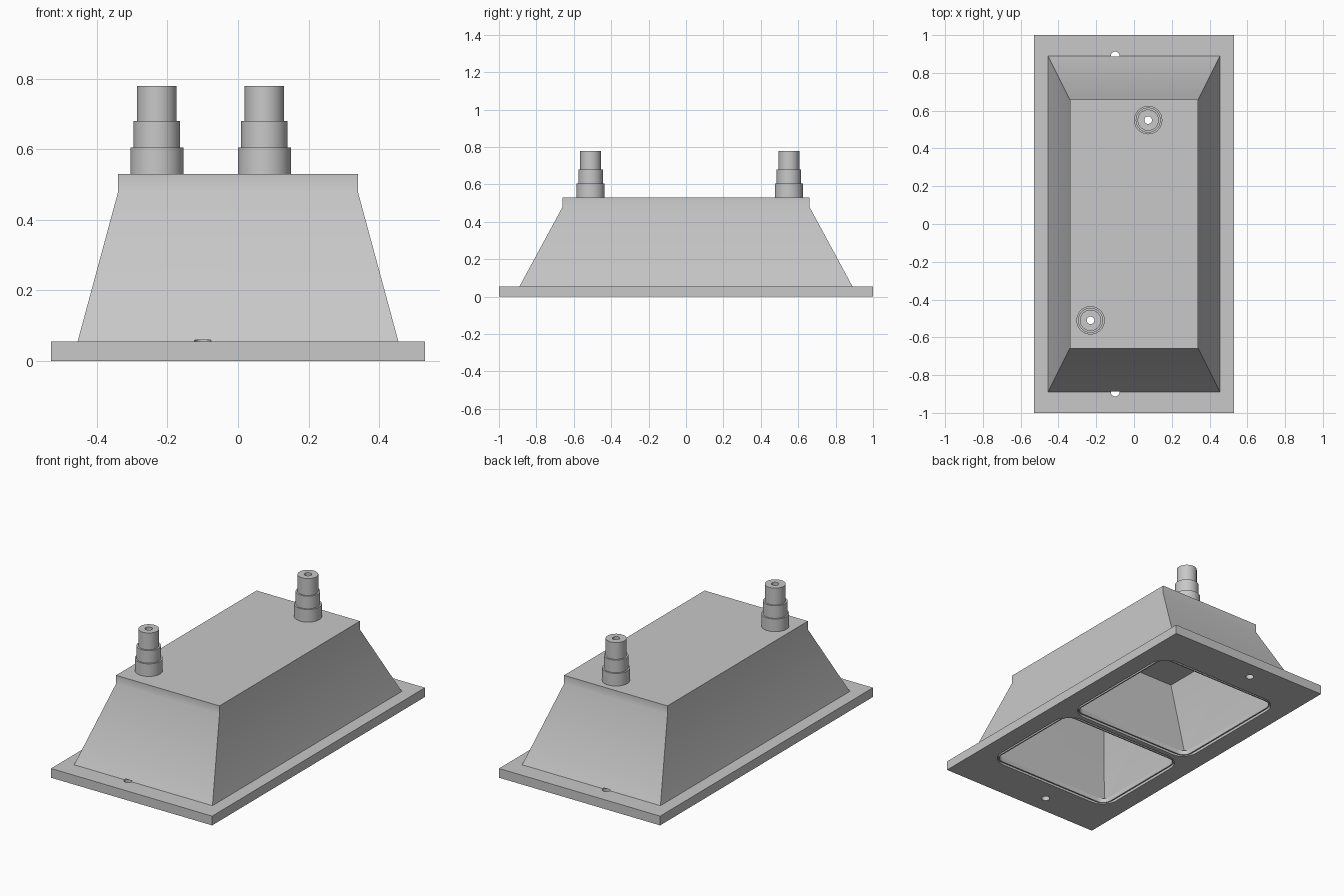
import bpy
import bmesh
import math

old = bpy.data.objects.get("Cube")
if old:
    bpy.data.objects.remove(old, do_unlink=True)

grey = bpy.data.materials.new("plain grey")
grey.use_nodes = True
COLOUR = (0.58, 0.58, 0.58, 1)
grey.diffuse_color = COLOUR
grey.node_tree.nodes["Principled BSDF"].inputs["Base Color"].default_value = COLOUR


def outline(x0, x1, y0, y1, z, r=0.0, seg=0):
    """Rectangle at height z, with corners rounded by r in seg steps."""
    corners = [(x1 - r, y1 - r), (x0 + r, y1 - r), (x0 + r, y0 + r), (x1 - r, y0 + r)]
    pts = []
    for q, (cx, cy) in enumerate(corners):
        for i in range(seg + 1):
            a = math.pi / 2 * (q + (i / seg if seg else 0))
            pts.append((cx + r * math.cos(a), cy + r * math.sin(a), z))
    return pts


def circle(x, y, r, z, n=48):
    return [(x + r * math.cos(2 * math.pi * i / n),
             y + r * math.sin(2 * math.pi * i / n), z) for i in range(n)]


def loft(name, rings, tube=False):
    """Skin stacked rings; cap the ends, or join last to first for a tube."""
    bm = bmesh.new()
    loops = [[bm.verts.new(p) for p in ring] for ring in rings]
    n = len(loops[0])
    pairs = list(zip(loops, loops[1:]))
    if tube:
        pairs.append((loops[-1], loops[0]))
    else:
        bm.faces.new(loops[0])
        bm.faces.new(loops[-1])
    for a, b in pairs:
        for i in range(n):
            j = (i + 1) % n
            bm.faces.new((a[i], a[j], b[j], b[i]))
    bmesh.ops.recalc_face_normals(bm, faces=bm.faces)
    mesh = bpy.data.meshes.new(name)
    bm.to_mesh(mesh)
    bm.free()
    mesh.materials.append(grey)
    obj = bpy.data.objects.new(name, mesh)
    bpy.context.collection.objects.link(obj)
    return obj


def select(obj):
    bpy.ops.object.select_all(action='DESELECT')
    obj.select_set(True)
    bpy.context.view_layer.objects.active = obj


def cut(obj, rings):
    cutter = loft("cutter", rings)
    cutter.hide_render = True
    mod = obj.modifiers.new("cut", 'BOOLEAN')
    mod.operation = 'DIFFERENCE'
    mod.solver = 'EXACT'
    mod.object = cutter
    select(obj)
    bpy.ops.object.modifier_apply(modifier=mod.name)
    bpy.data.objects.remove(cutter, do_unlink=True)


def smooth(obj):
    select(obj)
    bpy.ops.object.shade_smooth_by_angle(angle=math.radians(30))


# Base flange and tapered housing in one solid
steps = [(0.53, 1.0, 0), (0.53, 1.0, 0.055), (0.455, 0.89, 0.055),
         (0.34, 0.66, 0.48), (0.34, 0.66, 0.53)]
housing = loft("housing", [outline(-x, x, -y, y, z) for x, y, z in steps])

# Two chambers open at the bottom: seal recess, hollow and raised lip
DEPTH = 0.03
X = 0.42
chambers = [("front", -0.755, -0.085, -0.62, -0.105),
            ("back", -0.055, 0.755, -0.035, 0.62)]
for name, y0, y1, top0, top1 in chambers:
    def inset(d, z, r=0.0, seg=0):
        return outline(-X + d, X - d, y0 + d, y1 - d, z, r, seg)

    cut(housing, [inset(0, -0.05, 0.1, 8), inset(0, DEPTH, 0.1, 8)])
    cut(housing, [inset(0.022, DEPTH - 0.01), inset(0.022, DEPTH),
                  outline(-0.3, 0.3, top0, top1, 0.43)])
    lip = loft(name + "_lip", [
        inset(0.014, DEPTH, 0.06, 4), inset(0.014, 0.003, 0.06, 4),
        inset(0.022, 0.003, 0.05, 4), inset(0.022, DEPTH, 0.05, 4)], tube=True)
    smooth(lip)

# Screw holes in the flange
for y in (-0.89, 0.89):
    cut(housing, [circle(-0.1, y, 0.023, z, 24) for z in (-0.05, 0.06)])

# Stepped hose fittings with a bore into each chamber
BORE = 0.02
tiers = [(0.075, 0.53, 0.605), (0.066, 0.605, 0.68), (0.056, 0.68, 0.78)]
for name, x, y in [("inlet_fitting", -0.23, -0.51), ("outlet_fitting", 0.075, 0.55)]:
    cut(housing, [circle(x, y, BORE, z) for z in (0.4, 0.6)])
    rings = [circle(x, y, r, z) for r, lo, hi in tiers for z in (lo, hi)]
    rings += [circle(x, y, BORE, z) for z in (0.78, 0.53)]
    smooth(loft(name, rings, tube=True))

smooth(housing)
